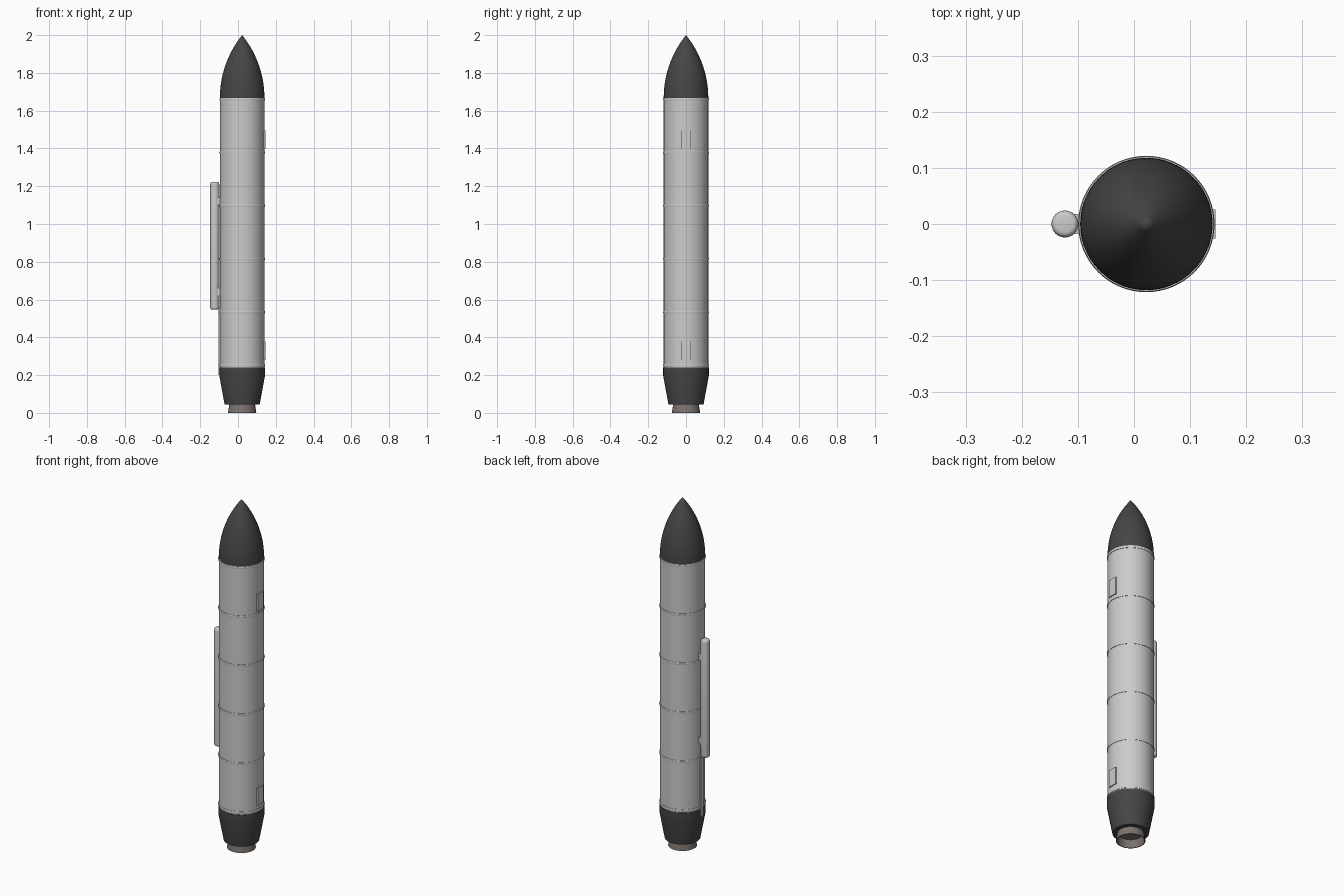
import bpy, bmesh, math

if "Cube" in bpy.data.objects:
    bpy.data.objects.remove(bpy.data.objects["Cube"])

CX = 0.022      # rocket axis
R = 0.118       # hull radius


def material(name, color):
    m = bpy.data.materials.new(name)
    m.diffuse_color = (*color, 1)
    m.use_nodes = True
    m.node_tree.nodes["Principled BSDF"].inputs["Base Color"].default_value = m.diffuse_color
    return m


dark = material("dark_coating", (0.06, 0.06, 0.06))
metal = material("warm_metal", (0.2, 0.17, 0.155))


def finish(name, bm, mat=None, angle=30):
    bmesh.ops.recalc_face_normals(bm, faces=bm.faces)
    mesh = bpy.data.meshes.new(name)
    bm.to_mesh(mesh)
    bm.free()
    ob = bpy.data.objects.new(name, mesh)
    bpy.context.collection.objects.link(ob)
    if mat:
        mesh.materials.append(mat)
    bpy.ops.object.select_all(action='DESELECT')
    ob.select_set(True)
    bpy.context.view_layer.objects.active = ob
    bpy.ops.object.shade_smooth_by_angle(angle=math.radians(angle))
    return ob


def lathe(name, profile, x=CX, mat=None, steps=64, closed=False):
    """Spin a (radius, z) profile about a vertical axis."""
    bm = bmesh.new()
    vs = [bm.verts.new((x + r, 0, z)) for r, z in profile]
    pairs = list(zip(vs, vs[1:])) + ([(vs[-1], vs[0])] if closed else [])
    edges = [bm.edges.new(p) for p in pairs]
    bmesh.ops.spin(bm, geom=vs + edges, cent=(x, 0, 0), axis=(0, 0, 1),
                   angle=2 * math.pi, steps=steps, use_merge=True)
    bmesh.ops.remove_doubles(bm, verts=bm.verts, dist=1e-5)
    return finish(name, bm, mat)


def box(name, x0, x1, y, z0, z1, mat=None):
    bm = bmesh.new()
    bmesh.ops.create_cube(bm, size=1)
    for v in bm.verts:
        v.co = (x0 + (v.co.x + .5) * (x1 - x0), v.co.y * 2 * y,
                z0 + (v.co.z + .5) * (z1 - z0))
    return finish(name, bm, mat)


# Hull
lathe("hull", [(0, 0.2), (R, 0.2), (R, 1.668), (0, 1.668)])

# Ogive nose
L, Z0 = 0.333, 1.667
rho = (R * R + L * L) / (2 * R)
ogive = [(math.sqrt(rho ** 2 - (L * i / 20) ** 2) - (rho - R), Z0 + L * i / 20)
         for i in range(20)]
lathe("nose_cone", [(0, Z0)] + ogive + [(0, 2.0)], mat=dark)

# Joint bands
for i in range(6):
    z = 0.252 + i * 0.2815
    lathe(f"joint_band_{i + 1}", [(R - .003, z - .006), (R + .002, z - .006),
          (R + .0035, z), (R + .002, z + .006), (R - .003, z + .006)], closed=True)

# Tapered engine skirt
lathe("engine_skirt", [(0, .24), (.1205, .24), (.1205, .195), (.093, .045), (0, .045)], mat=dark)

# Hollow nozzle
lathe("engine_nozzle", [(.066, .06), (.069, .04), (.075, 0), (.071, 0),
      (.062, .043), (0, .043), (0, .06)], mat=metal)

# Side tank with rounded ends
end = [(.024 - .009 * (1 - math.cos(a)), .012 * math.sin(a))
       for a in [i * math.pi / 8 for i in range(5)]]
tank = [(0, .547)] + [(r, .559 - h) for r, h in reversed(end)]
tank += [(r, 1.211 + h) for r, h in end] + [(0, 1.223)]
lathe("side_tank", tank, x=-.123, steps=32)

# Tank brackets and cable duct
for z in (.64, 1.12):
    box(f"tank_bracket_{z}", -.123, -.09, .018, z - .02, z + .02)
box("cable_duct", -.104, -.09, .010, .2, .56)

# Access hatches
for i, z in enumerate((.33, 1.445)):
    box(f"access_hatch_{i + 1}", .125, .145, .026, z - .049, z + .049)
